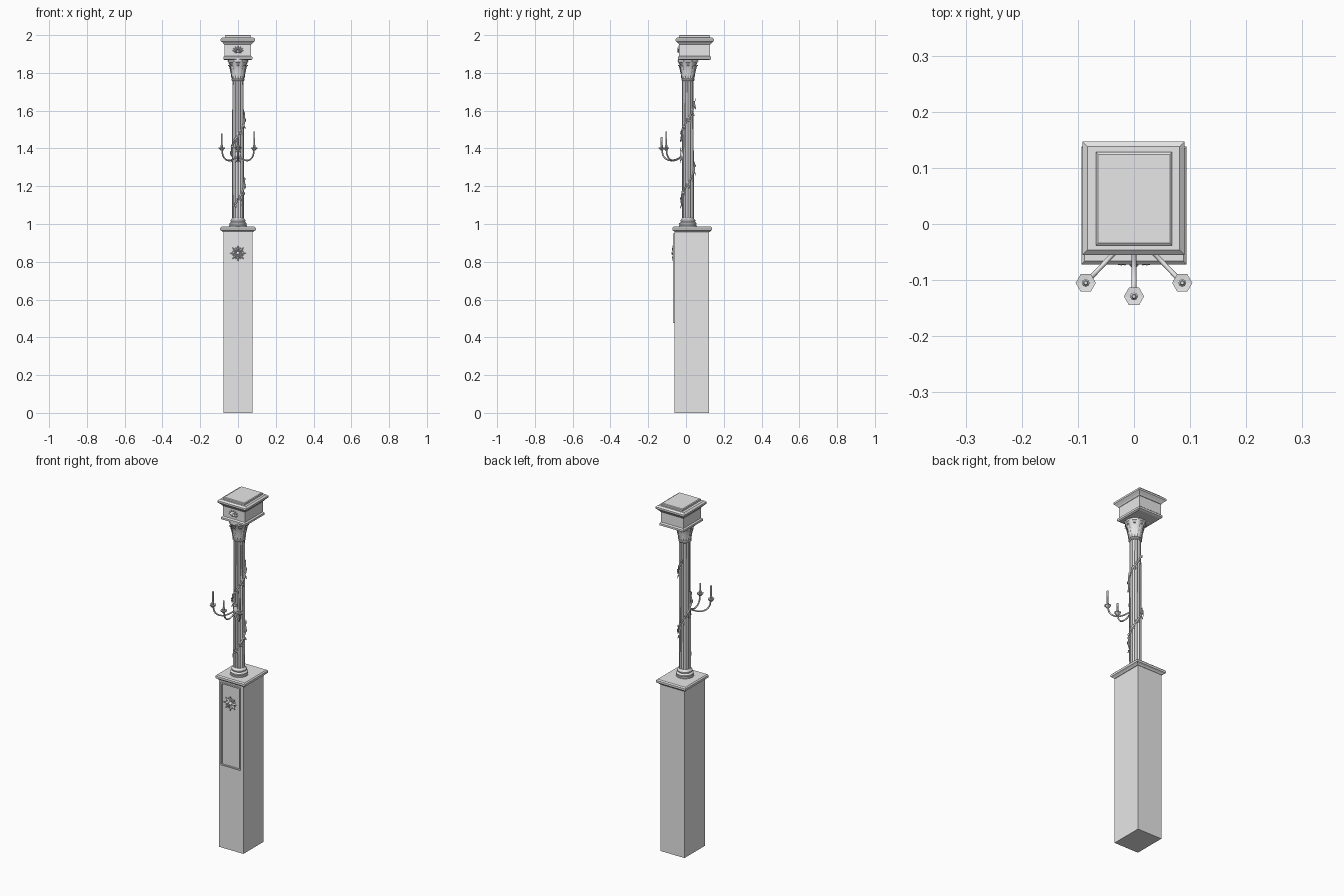
import bpy, bmesh, math
from mathutils import Vector, Matrix

if "Cube" in bpy.data.objects:
    bpy.data.objects.remove(bpy.data.objects["Cube"])

stone = bpy.data.materials.new("light_grey")
stone.diffuse_color = (0.8, 0.8, 0.8, 1)
stone.use_nodes = True
stone.node_tree.nodes["Principled BSDF"].inputs["Base Color"].default_value = stone.diffuse_color
CY = 0.01            # column axis y
CR = 0.027           # column radius


def add_mesh(name, me, smooth=None):
    ob = bpy.data.objects.new(name, me)
    bpy.context.collection.objects.link(ob)
    me.materials.clear()
    me.materials.append(stone)
    if smooth:
        bpy.ops.object.select_all(action='DESELECT')
        ob.select_set(True)
        bpy.context.view_layer.objects.active = ob
        bpy.ops.object.shade_smooth_by_angle(angle=math.radians(smooth))
    return ob


def finish(name, bm, smooth=None):
    bmesh.ops.recalc_face_normals(bm, faces=bm.faces[:])
    me = bpy.data.meshes.new(name)
    bm.to_mesh(me)
    bm.free()
    return add_mesh(name, me, smooth)


def loft(bm, rings):
    """Skin closed rings of equal length and cap both ends."""
    rows = [[bm.verts.new(p) for p in r] for r in rings]
    n = len(rows[0])
    for a, b in zip(rows, rows[1:]):
        for i in range(n):
            j = (i + 1) % n
            bm.faces.new((a[i], a[j], b[j], b[i]))
    bm.faces.new(rows[0][::-1])
    bm.faces.new(rows[-1])


def block(name, cx, cy, profile):
    """Rectangular moulding from (half x, half y, z) steps."""
    bm = bmesh.new()
    loft(bm, [[(cx + sx * hx, cy + sy * hy, z) for sx, sy in ((-1, -1), (1, -1), (1, 1), (-1, 1))]
              for hx, hy, z in profile])
    return finish(name, bm)


def lathe(name, profile, n=32, centre=(0, CY), flutes=0, smooth=40):
    """Turned shape from (radius, z) steps, optionally fluted."""
    bm = bmesh.new()
    rings = []
    for r, z in profile:
        ring = []
        for i in range(n):
            a = 2 * math.pi * i / n
            rr = r * (1 - 0.14 * abs(math.sin(a * flutes / 2)) ** 0.8) if flutes else r
            ring.append((centre[0] + rr * math.cos(a), centre[1] + rr * math.sin(a), z))
        rings.append(ring)
    loft(bm, rings)
    return finish(name, bm, smooth)


def tube(name, pts, r, sides=2, kind='POLY'):
    cu = bpy.data.curves.new(name, 'CURVE')
    cu.dimensions = '3D'
    cu.bevel_depth = r
    cu.bevel_resolution = sides
    cu.use_fill_caps = True
    cu.resolution_u = 8
    sp = cu.splines.new(kind)
    if kind == 'BEZIER':
        sp.bezier_points.add(len(pts) - 1)
        for bp, p in zip(sp.bezier_points, pts):
            bp.co = p
            bp.handle_left_type = bp.handle_right_type = 'AUTO'
    else:
        sp.points.add(len(pts) - 1)
        for q, p in zip(sp.points, pts):
            q.co = (*p, 1)
    tmp = bpy.data.objects.new("tmp", cu)
    bpy.context.collection.objects.link(tmp)
    deps = bpy.context.evaluated_depsgraph_get()
    me = bpy.data.meshes.new_from_object(tmp.evaluated_get(deps))
    bpy.data.objects.remove(tmp)
    return add_mesh(name, me, 50)


def leaf(bm, base, along, out, length, width, lift=0.004):
    """Pointed leaf with raised middle rib, closed behind."""
    base, along, out = Vector(base), Vector(along).normalized(), Vector(out).normalized()
    side = along.cross(out).normalized()
    out = side.cross(along)
    b = bm.verts.new(base)
    t = bm.verts.new(base + along * length)
    mid = base + along * length * 0.45
    l, r = (bm.verts.new(mid + side * s * width / 2) for s in (1, -1))
    c = bm.verts.new(mid + out * lift)
    for f in ((b, r, c), (r, t, c), (t, l, c), (l, b, c), (b, l, t, r)):
        bm.faces.new(f)


# Pedestal and its moulded cap
block("pedestal", 0, 0.031, [(0.077, 0.092, 0), (0.077, 0.092, 0.965)])
block("pedestal_cap", 0, 0.033, [(0.080, 0.092, 0.957), (0.086, 0.097, 0.963), (0.094, 0.105, 0.968),
                                 (0.094, 0.105, 0.980), (0.088, 0.099, 0.986)])

# Framed panel on the pedestal front
bm = bmesh.new()
x0, x1, z0, z1 = -0.064, 0.060, 0.475, 0.95
w = 0.007
for a, b, c, d in ((x0, x1, z0, z0 + w), (x0, x1, z1 - w, z1),
                   (x0, x0 + w, z0 + w, z1 - w), (x1 - w, x1, z0 + w, z1 - w)):
    loft(bm, [[(a, y, c), (b, y, c), (b, y, d), (a, y, d)] for y in (-0.06, -0.068)])
finish("panel_frame", bm)

# Leafy star rosette
bm = bmesh.new()
for i in range(16):
    a = 2 * math.pi * i / 16
    d = Vector((math.sin(a), 0, math.cos(a)))
    leaf(bm, Vector((0, -0.063 - 0.002 * (i % 2 == 0), 0.845)) + d * 0.006, d + Vector((0, -0.12, 0)),
         (0, -1, 0), 0.038 if i % 2 == 0 else 0.027, 0.014, 0.007)
bmesh.ops.create_icosphere(bm, subdivisions=2, radius=0.010,
                           matrix=Matrix.Translation((0, -0.068, 0.845)))
finish("rosette", bm, 30)

# Column: base, fluted shaft, neck ring
lathe("column_base", [(0.047, 0.984), (0.047, 0.992), (0.043, 0.994), (0.046, 0.999), (0.046, 1.004),
                      (0.041, 1.008), (0.037, 1.011), (0.040, 1.015), (0.040, 1.020), (0.034, 1.026),
                      (0.031, 1.032)])
lathe("column_shaft", [(0.032, 1.028), (0.031, 1.4), (0.030, 1.768)], n=96, flutes=16, smooth=35)
lathe("neck_ring", [(0.030, 1.756), (0.034, 1.760), (0.034, 1.766), (0.030, 1.770)])

# Capital: flaring bell with two rows of curling leaves
lathe("capital_bell", [(0.029, 1.766), (0.030, 1.80), (0.036, 1.835), (0.047, 1.855), (0.052, 1.858),
                       (0.052, 1.874)])
bm = bmesh.new()
for n, off, z_top, r_top, wid in ((8, 0, 1.842, 0.049, 0.018), (8, 0.5, 1.866, 0.056, 0.017)):
    for i in range(n):
        a = 2 * math.pi * (i + off) / n
        rad = Vector((math.cos(a), math.sin(a), 0))
        tan = Vector((-math.sin(a), math.cos(a), 0))
        rows = []
        h = z_top - 1.77
        for t, r, k in ((0, 0.032, 0.55), (0.35, 0.035, 0.8), (0.65, 0.040, 1), (0.87, r_top - 0.005, 1),
                        (1, r_top, 0.7), (0.93, r_top + 0.002, 0.25)):
            c = Vector((0, CY, 1.77 + t * h)) + rad * r
            hw = tan * wid * k / 2
            rows.append([c - hw, c + rad * 0.003, c + hw, c - rad * 0.003])
        loft(bm, rows)
finish("capital_leaves", bm, 50)

# Top box with lower moulding, cornice and raised lid
block("top_box", -0.001, 0.045, [(0.070, 0.077, 1.868), (0.077, 0.088, 1.873), (0.077, 0.088, 1.884),
                                 (0.070, 0.081, 1.890), (0.070, 0.081, 1.962)])
block("cornice", -0.001, 0.046, [(0.072, 0.083, 1.950), (0.078, 0.089, 1.958), (0.082, 0.093, 1.962),
                                 (0.091, 0.101, 1.970), (0.091, 0.101, 1.980), (0.082, 0.092, 1.988)])
lid = block("lid", 0, 0.045, [(0.068, 0.083, 1.985), (0.068, 0.083, 1.997), (0.064, 0.079, 2.0)])

# Fan ornament on the top box front
bm = bmesh.new()
for i in range(7):
    a = math.radians(-80 + i * 160 / 6)
    d = Vector((math.sin(a), 0, math.cos(a) * 0.85))
    leaf(bm, Vector((0, -0.037, 1.914)), d + Vector((0, -0.1, 0)), (0, -1, 0), 0.032, 0.012, 0.007)
for s in (-1, 1):
    leaf(bm, (0, -0.037, 1.914), (s, -0.1, -0.45), (0, -1, 0), 0.022, 0.010, 0.006)
bmesh.ops.create_icosphere(bm, subdivisions=2, radius=0.007,
                           matrix=Matrix.Translation((0, -0.040, 1.914)))
finish("fan_ornament", bm, 30)


# Vine winding round the column, with leaves
def vine_point(z, r):
    a = math.radians(-90 + (z - 1.13) / 0.34 * 360)
    return Vector((r * math.cos(a), CY + r * math.sin(a), z)), Vector((math.cos(a), math.sin(a), 0))


Z0, Z1, STEPS = 1.10, 1.65, 90
tube("vine", [vine_point(Z0 + (Z1 - Z0) * i / STEPS, 0.034 + 0.0015 * math.sin(i * 0.9))[0]
              for i in range(STEPS + 1)], 0.0045)
bm = bmesh.new()
for i in range(32):
    z = Z0 + 0.005 + (Z1 - Z0 - 0.01) * i / 31
    p, out = vine_point(z, 0.036)
    tan = Vector((-out.y, out.x, 0))
    s = 1 if i % 2 else -1
    leaf(bm, p, Vector((0, 0, 1)) * s + tan * 0.5 + out * 0.2, out, 0.026, 0.014, 0.004)
finish("vine_leaves", bm)

# Candle arms with bracket, drip pans and candles
bm = bmesh.new()
bmesh.ops.create_icosphere(bm, subdivisions=2, radius=1,
                           matrix=Matrix.Translation((0, -0.022, 1.365)) @ Matrix.Diagonal((0.014, 0.010, 0.028, 1)))
for s in (-1, 1):
    for dx in (-0.5, 0, 0.5):
        leaf(bm, (0, -0.026, 1.365 + s * 0.012), (dx, 0, s), (0, -1, 0), 0.036, 0.014, 0.005)
finish("arm_bracket", bm, 30)

for label, x, y, top in (("left", -0.086, -0.105, 1.48), ("middle", 0, -0.129, 1.46),
                         ("right", 0.086, -0.105, 1.49)):
    start = Vector((x * 0.08, -0.022, 1.358))
    end = Vector((x, y, 1.400))

    def along(t, z):
        p = start.lerp(end, t)
        return Vector((p.x, p.y, z))
    tube("arm_" + label, [start, along(0.3, 1.341), along(0.6, 1.337), along(0.88, 1.355), end],
         0.0042, kind='BEZIER')
    lathe("drip_pan_" + label, [(0.006, 1.388), (0.010, 1.393), (0.018, 1.401), (0.018, 1.405), (0.008, 1.404)],
          n=6, centre=(x, y), smooth=None)
    lathe("candle_" + label, [(0.007, 1.402), (0.007, 1.416), (0.0048, 1.418), (0.0048, top - 0.003),
                              (0.003, top)], n=8, centre=(x, y), smooth=40)
